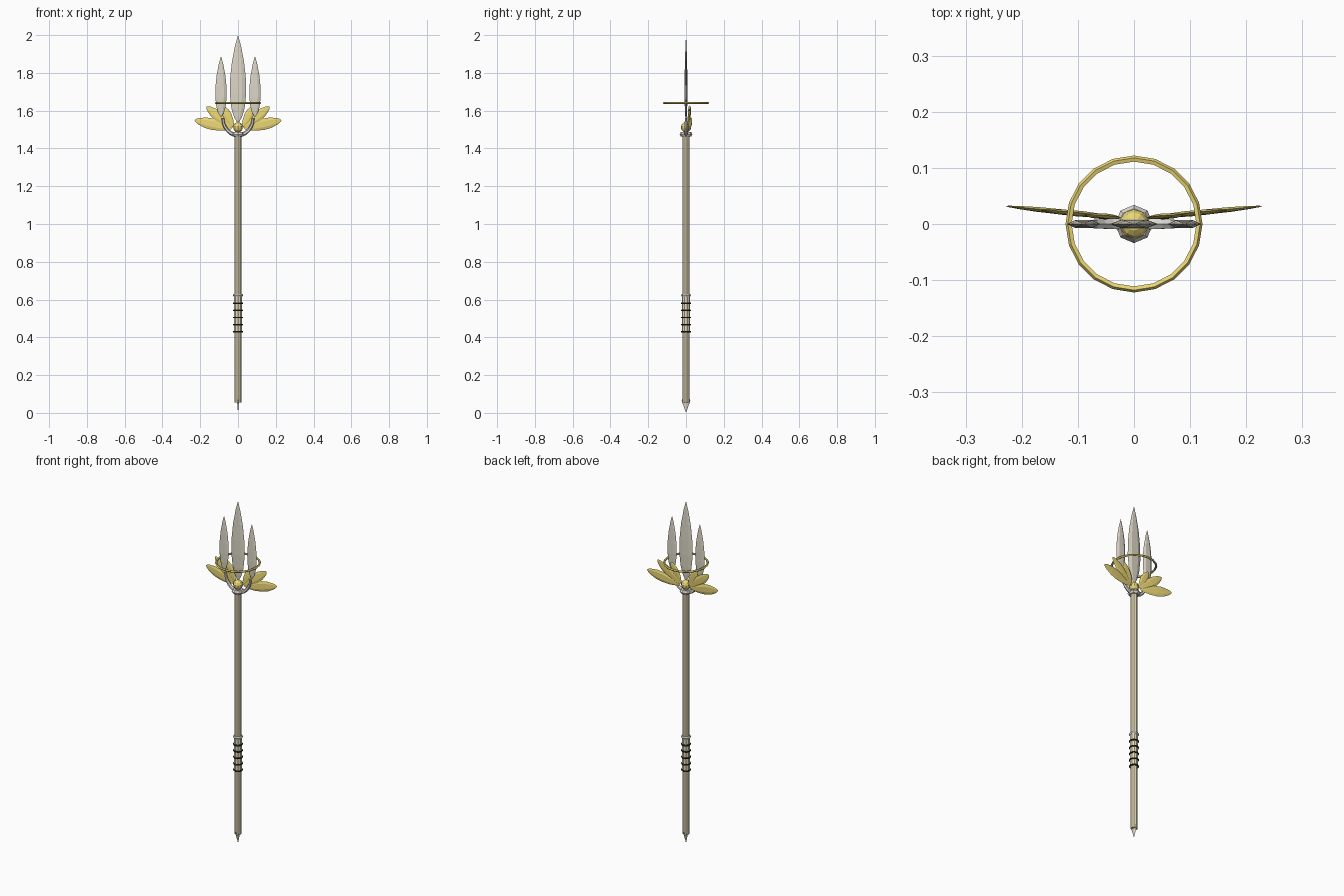
import bpy, bmesh, math
from mathutils import Vector

if "Cube" in bpy.data.objects:
    bpy.data.objects.remove(bpy.data.objects["Cube"])


def material(name, rgb):
    m = bpy.data.materials.new(name)
    m.diffuse_color = (*rgb, 1)
    m.use_nodes = True
    m.node_tree.nodes["Principled BSDF"].inputs["Base Color"].default_value = m.diffuse_color
    return m


WOOD = material("pale_wood", (0.80, 0.71, 0.48))
STEEL = material("pale_steel", (0.72, 0.68, 0.57))
SILVER = material("silver", (0.75, 0.73, 0.68))
GOLD = material("gold", (0.83, 0.68, 0.18))
BLACK = material("black_cord", (0.02, 0.02, 0.02))


def finish(name, mat):
    o = bpy.context.object
    o.name = name
    o.data.materials.append(mat)
    return o


def rod(name, z0, z1, r, sides, mat):
    bpy.ops.mesh.primitive_cylinder_add(vertices=sides, radius=r, depth=z1 - z0,
                                        location=(0, 0, (z0 + z1) / 2))
    return finish(name, mat)


def ring(name, z, major, minor, segs, sides, mat):
    bpy.ops.mesh.primitive_torus_add(major_radius=major, minor_radius=minor,
                                     major_segments=segs, minor_segments=sides,
                                     location=(0, 0, z))
    return finish(name, mat)


def loft(name, frames, mat, sides=6):
    """Skin elliptical sections given as (centre, wide half-axis, thin half-axis)."""
    bm = bmesh.new()
    loops = []
    for c, u, v in frames:
        loops.append([bm.verts.new(c + u * math.cos(a) + v * math.sin(a))
                      for a in (2 * math.pi * i / sides for i in range(sides))])
    for a, b in zip(loops, loops[1:]):
        for i in range(sides):
            j = (i + 1) % sides
            bm.faces.new((a[i], a[j], b[j], b[i]))
    bm.faces.new(loops[0])
    bm.faces.new(loops[-1])
    bmesh.ops.remove_doubles(bm, verts=bm.verts, dist=1e-5)
    bmesh.ops.recalc_face_normals(bm, faces=bm.faces)
    me = bpy.data.meshes.new(name)
    bm.to_mesh(me)
    bm.free()
    me.materials.append(mat)
    o = bpy.data.objects.new(name, me)
    bpy.context.collection.objects.link(o)
    return o


def leaf(name, start, end, width, thick, side, profile, mat):
    """Flat pointed blade from start to end, widened along the side direction."""
    s, e = Vector(start), Vector(end)
    d = (e - s).normalized()
    n = d.cross(Vector(side)).normalized()
    u = n.cross(d)
    return loft(name, [(s.lerp(e, t), u * width * w, n * thick * w)
                       for t, w in profile], mat)


BLADE = [(0, 0.15), (0.06, 0.5), (0.16, 0.82), (0.32, 1), (0.5, 0.97),
         (0.7, 0.74), (0.88, 0.36), (1, 0.0005)]
FEATHER = [(0, 0.1), (0.1, 0.45), (0.28, 0.8), (0.5, 1), (0.7, 0.93),
           (0.88, 0.58), (0.96, 0.3), (1, 0.0005)]

# shaft and foot spike
rod("shaft", 0.055, 1.48, 0.0185, 10, WOOD)
leaf("foot_spike", (0, 0, 0.078), (0, 0, 0), 0.023, 0.006, (0, 1, 0),
     [(0, 0.75), (0.12, 1), (0.3, 0.85), (1, 0.0005)], STEEL)

# grip with cord wraps and collar
rod("grip", 0.43, 0.62, 0.0215, 10, WOOD)
for i in range(5):
    ring("grip_wrap", 0.43 + i * 0.0375, 0.0225, 0.0045, 12, 6, BLACK)
ring("grip_collar", 0.623, 0.02, 0.0075, 10, 6, SILVER)

# head collar and round boss
ring("head_collar", 1.475, 0.021, 0.013, 8, 6, SILVER)
bpy.ops.mesh.primitive_uv_sphere_add(segments=10, ring_count=7, radius=0.027,
                                     location=(0, 0, 1.512))
finish("boss", GOLD)

# blades
leaf("centre_blade", (0, 0, 1.54), (0, 0, 2.0), 0.043, 0.009, (1, 0, 0), BLADE, STEEL)
for s in (-1, 1):
    leaf("side_blade", (s * 0.09, 0, 1.57), (s * 0.09, 0, 1.89), 0.03, 0.008,
         (1, 0, 0), BLADE, STEEL)

# curved yoke carrying the side blades
frames = []
for i in range(13):
    a = math.pi + math.pi * i / 12
    out = Vector((math.cos(a), 0, math.sin(a)))
    c = Vector((0.08 * out.x, 0, 1.56 + 0.09 * out.z))
    r = 0.012 - 0.005 * abs(i - 6) / 6
    frames.append((c, out * r, Vector((0, r, 0))))
loft("yoke", frames, SILVER)

# halo ring
ring("halo_ring", 1.64, 0.116, 0.006, 20, 5, GOLD)

# three feathers per wing, swept slightly backwards
for s in (-1, 1):
    for base, tip, w in (((0.035, 1.505), (0.23, 1.55), 0.03),
                         ((0.03, 1.51), (0.168, 1.622), 0.027),
                         ((0.025, 1.515), (0.085, 1.628), 0.023)):
        p, q = [(s * x, 0.008 + 0.105 * x, z) for x, z in (base, tip)]
        leaf("wing_feather", p, q, w, 0.005, (-(q[2] - p[2]), 0, q[0] - p[0]),
             FEATHER, GOLD)
